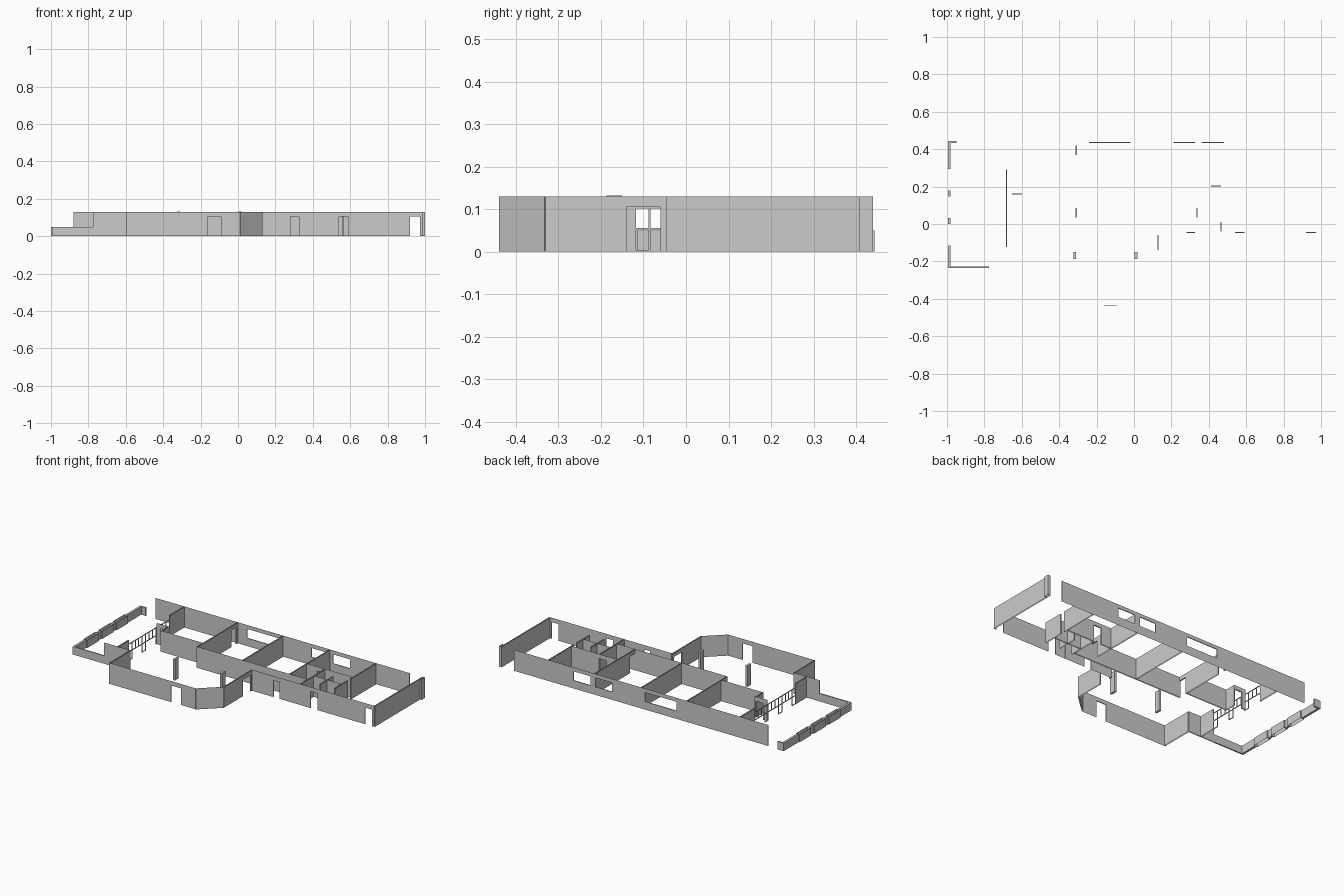
import bpy, bmesh
from mathutils import Vector

if "Cube" in bpy.data.objects:
    bpy.data.objects.remove(bpy.data.objects["Cube"])

H, T = 0.13, 0.007      # wall height and thickness
DOOR = 0.105


def make(name, bm):
    me = bpy.data.meshes.new(name)
    bm.to_mesh(me)
    bm.free()
    ob = bpy.data.objects.new(name, me)
    bpy.context.collection.objects.link(ob)
    return ob


def prism(bm, p, q, t, z0, z1, top=False, bottom=False, ends=True):
    """Upright slab along p-q; caps are optional because walls are open shells."""
    p, q = Vector(p), Vector(q)
    d = (q - p).normalized()
    n = Vector((-d.y, d.x)) * t / 2
    ring = [p - n, q - n, q + n, p + n]
    lo = [bm.verts.new((v.x, v.y, z0)) for v in ring]
    hi = [bm.verts.new((v.x, v.y, z1)) for v in ring]
    for i in range(4):
        if ends or i in (0, 2):
            j = (i + 1) % 4
            bm.faces.new((lo[i], lo[j], hi[j], hi[i]))
    if top:
        bm.faces.new(hi)
    if bottom:
        bm.faces.new(lo[::-1])


def wall(name, p, q, openings=(), t=T, h=H):
    """openings: (start, end, z0, z1) in coordinates along the wall's main axis."""
    bm = bmesh.new()
    p, q = Vector(p), Vector(q)
    ax = 0 if abs(q.x - p.x) > abs(q.y - p.y) else 1

    def at(s):
        return p.lerp(q, (s - p[ax]) / (q[ax] - p[ax]))

    s = p[ax]
    for a, b, z0, z1 in sorted(openings):
        if a - s > 0.001:
            prism(bm, at(s), at(a), t, 0, h)
        if z0 > 0:
            prism(bm, at(a), at(b), t, 0, z0, top=True, ends=False)
        prism(bm, at(a), at(b), t, z1, h, bottom=True, ends=False)
        s = b
    if q[ax] - s > 0.001:
        prism(bm, at(s), q, t, 0, h)
    return make(name, bm)


def door(a, b):
    return (a, b, 0, DOOR)


def window(a, b):
    return (a, b, 0.05, 0.108)


# Outer walls
wall("back_wall", (-0.88, 0.435), (0.895, 0.435),
     [window(-0.24, -0.02), window(0.21, 0.325), window(0.36, 0.48)], t=0.005)
wall("front_wall", (0.13, -0.045), (0.985, -0.045),
     [door(0.28, 0.325), door(0.54, 0.59), door(0.92, 0.972)], t=0.005)
wall("right_end_wall", (0.985, -0.045), (0.985, 0.41))
wall("corner_post", (0.99, 0.408), (0.99, 0.44), t=0.018)

# Front hall with a cut corner
wall("hall_front_wall", (-0.593, -0.437), (0.012, -0.437), [door(-0.16, -0.09)], t=0.005)
wall("hall_angled_wall", (0.012, -0.437), (0.128, -0.33))
wall("hall_right_wall", (0.128, -0.33), (0.128, -0.045), [door(-0.14, -0.06)])
wall("hall_left_wall", (-0.593, -0.437), (-0.593, -0.23))
wall("hall_side_return", (-0.775, -0.23), (-0.593, -0.23))
wall("hall_back_wall", (-0.60, 0.09), (-0.308, 0.09))

# Terrace front around the glazing
wall("terrace_wall_front", (-0.682, -0.23), (-0.682, -0.12))
wall("terrace_wall_back", (-0.682, 0.29), (-0.682, 0.433))
wall("side_room_wall", (-0.68, 0.16), (-0.595, 0.16), [door(-0.652, -0.598)])
wall("side_room_return", (-0.60, 0.09), (-0.60, 0.16))

# Room partitions
wall("corridor_wall", (-0.308, 0.03), (0.468, 0.03))
wall("partition_left", (-0.308, 0.03), (-0.308, 0.433), [door(0.035, 0.085), door(0.37, 0.42)])
wall("partition_middle", (0.01, 0.03), (0.01, 0.433))
wall("partition_right", (0.337, 0.03), (0.337, 0.433), [door(0.035, 0.085)])
wall("corridor_end", (0.465, -0.043), (0.465, 0.20), [door(-0.04, 0.012)])
wall("service_wall", (0.337, 0.203), (0.66, 0.203), [door(0.412, 0.465)])
wall("partition_far", (0.66, 0.18), (0.66, 0.433))
wall("stall_wall_long", (0.465, 0.09), (0.66, 0.09))
for i, x in enumerate((0.56, 0.66)):
    wall(f"stall_wall_{i}", (x, 0.02), (x, 0.15))

# Columns
for i, x in enumerate((-0.317, 0.011)):
    bm = bmesh.new()
    prism(bm, (x, -0.187), (x, -0.15), 0.014, 0, H + 0.002, True, True)
    make(f"column_{i}", bm)

# Glazed screen: full-height panes alternate with high panes
bm = bmesh.new()
n, y0, y1, gx, b = 12, -0.12, 0.29, -0.682, 0.004
step = (y1 - y0) / n
for i in range(n + 1):
    y = y0 + i * step
    prism(bm, (gx, y - b / 2), (gx, y + b / 2), b, 0 if i % 4 < 2 else 0.052, DOOR, True, True)
for i in range(n):
    a, c = y0 + i * step, y0 + (i + 1) * step
    levels = (0, 0.052, DOOR - b) if i % 4 == 0 else (0.052, DOOR - b)
    for z in levels:
        prism(bm, (gx, a), (gx, c), b, z, z + b, True, True)
make("glazed_screen", bm)

# Terrace parapet with open-topped planters
bm = bmesh.new()
px, ph = -0.987, 0.05
planters = [(-0.115, 0.0), (0.033, 0.148), (0.178, 0.293)]
s = -0.234
for a, c in planters + [(0.444, None)]:
    prism(bm, (px, s), (px, a), 0.014, 0, ph, True, True)
    s = c
prism(bm, (-0.98, 0.439), (-0.95, 0.439), 0.01, 0, ph, True, True)
prism(bm, (-0.98, -0.23), (-0.775, -0.23), 0.008, 0, ph, True, True)
make("terrace_parapet", bm)
for i, (a, c) in enumerate(planters):
    wall(f"planter_{i}", (px, a), (px, c), t=0.026, h=ph)
